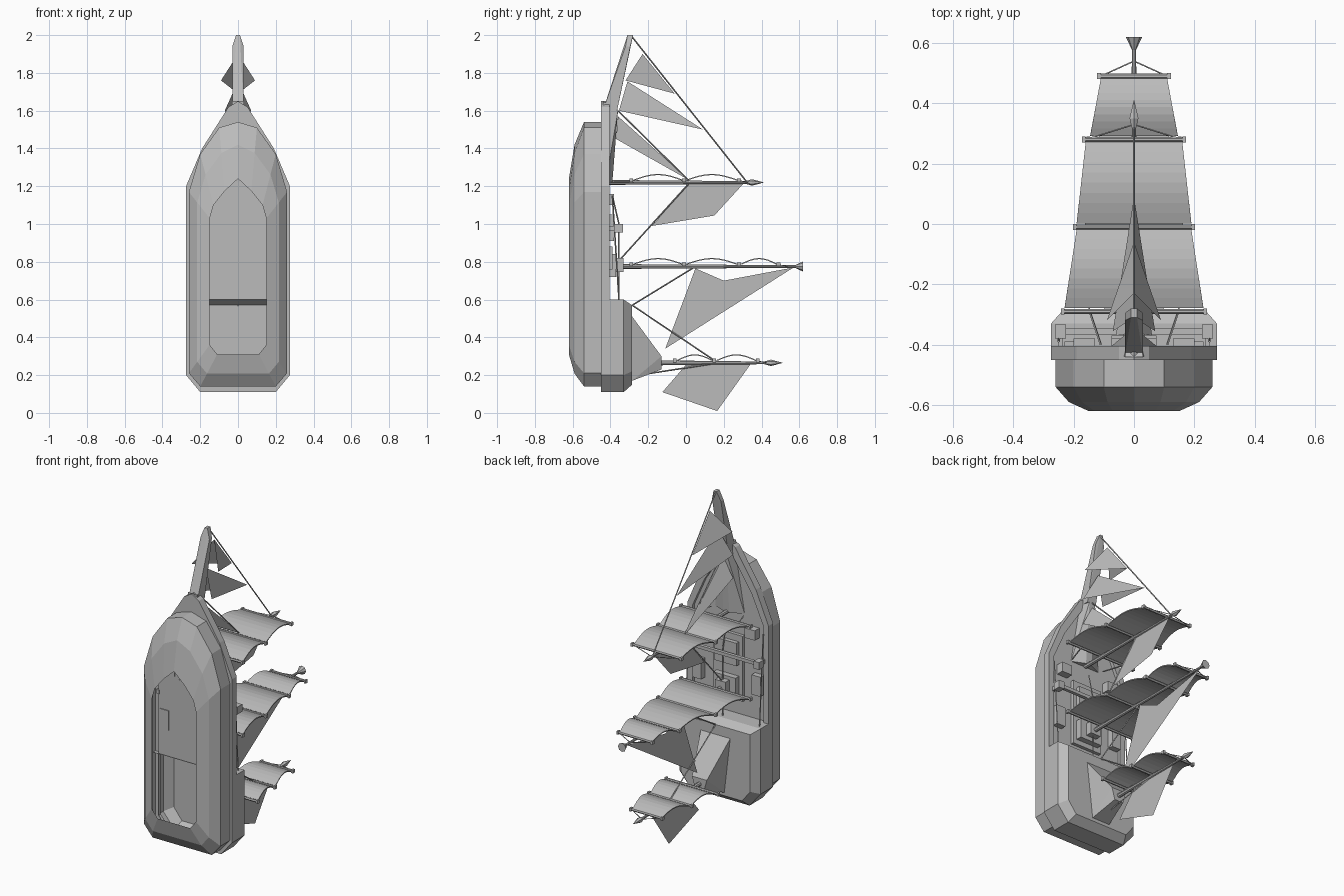
import bpy, bmesh, math
from mathutils import Vector

old = bpy.data.objects.get("Cube")
if old:
    bpy.data.objects.remove(old, do_unlink=True)

grey = bpy.data.materials.new("plain_grey")
grey.use_nodes = True
grey.diffuse_color = (0.5, 0.5, 0.5, 1)
grey.node_tree.nodes["Principled BSDF"].inputs["Base Color"].default_value = (0.5, 0.5, 0.5, 1)


def finish(name, bm, fix=True):
    if fix:
        bmesh.ops.recalc_face_normals(bm, faces=bm.faces)
    me = bpy.data.meshes.new(name)
    bm.to_mesh(me)
    bm.free()
    me.materials.append(grey)
    ob = bpy.data.objects.new(name, me)
    bpy.context.collection.objects.link(ob)
    return ob


def mirrored(half):
    """Close a half outline of (x, z) points across x = 0."""
    return half + [(-x, z) for x, z in reversed(half) if x > 0]


def loft(name, rings, cap=False):
    """Join (y, half outline) rings into a shell."""
    bm = bmesh.new()
    loops = [[bm.verts.new((x, y, z)) for x, z in mirrored(h)] for y, h in rings]
    for a, b in zip(loops, loops[1:]):
        for i in range(len(a)):
            j = (i + 1) % len(a)
            bm.faces.new((a[i], a[j], b[j], b[i]))
    if cap:
        bm.faces.new(loops[-1])
    return finish(name, bm)


def hull_of(name, points):
    """Convex block around points, mirrored over x."""
    bm = bmesh.new()
    for x, y, z in points:
        for s in ((1, -1) if x else (1,)):
            bm.verts.new((s * x, y, z))
    bmesh.ops.convex_hull(bm, input=bm.verts)
    bmesh.ops.dissolve_limit(bm, angle_limit=0.02, verts=bm.verts, edges=bm.edges)
    return finish(name, bm)


def box(name, x, y, z):
    hull_pts = [(a, b, c) for a in x for b in y for c in z]
    bm = bmesh.new()
    for p in hull_pts:
        bm.verts.new(p)
    bmesh.ops.convex_hull(bm, input=bm.verts)
    bmesh.ops.dissolve_limit(bm, angle_limit=0.02, verts=bm.verts, edges=bm.edges)
    return finish(name, bm)


def rod(name, a, b, r1, r2=None, sides=8):
    a, b = Vector(a), Vector(b)
    bm = bmesh.new()
    bmesh.ops.create_cone(bm, cap_ends=True, segments=sides, radius1=r1,
                          radius2=r1 if r2 is None else r2, depth=(b - a).length)
    turn = Vector((0, 0, 1)).rotation_difference(b - a).to_matrix()
    for v in bm.verts:
        v.co = turn @ v.co + (a + b) / 2
    return finish(name, bm)


def sheet(name, *polys):
    bm = bmesh.new()
    for poly in polys:
        bm.faces.new([bm.verts.new(p) for p in poly])
    return finish(name, bm, False)


def blend(a, b, t):
    return [(p[0] + (q[0] - p[0]) * t, p[1] + (q[1] - p[1]) * t) for p, q in zip(a, b)]


# Hull: open keel, chamfered bilge, projecting gunwale and inner rail
keel = [(0, .31), (.11, .31), (.15, .36), (.15, 1.03), (.13, 1.1), (.07, 1.175), (0, 1.24)]
side = [(0, .14), (.2, .14), (.26, .21), (.26, 1.17), (.2, 1.37), (.1, 1.51), (0, 1.54)]
rail = [(0, .11), (.2, .11), (.275, .2), (.275, 1.2), (.19, 1.4), (.05, 1.62), (0, 1.65)]
inner = [(0, .15), (.18, .15), (.24, .22), (.24, 1.19), (.16, 1.37), (.03, 1.57), (0, 1.6)]
loft("hull", [(-.62, keel), (-.59, blend(keel, side, .6)), (-.54, side), (-.45, side),
              (-.45, rail), (-.405, rail), (-.405, inner), (-.425, inner)])

# Main deck, ending at the raised stern deck
deck = mirrored([(0, .6), (.24, .6)] + inner[3:])
sheet("main_deck", [(x, -.425, z) for x, z in deck])

# Raised stern deck with sloped shoulders
stern = [(0, .11), (.2, .11), (.275, .2), (.275, .6), (0, .6)]
stern_top = [(0, .15), (.18, .15), (.235, .22), (.235, .57), (0, .57)]
loft("stern_deck", [(-.43, stern), (-.33, stern), (-.285, stern_top)], cap=True)
hull_of("stern_cabin", [(.1, -.285, .51), (.06, -.285, .17), (.05, -.13, .30), (.03, -.13, .23)])

# Bow wedge and bowsprit
hull_of("bow_wedge", [(.1, -.425, 1.22), (.03, -.44, 1.65), (.02, -.39, 1.22), (.02, -.36, 1.6)])
hull_of("bowsprit", [(.03, -.44, 1.6), (.03, -.365, 1.6), (.03, -.32, 1.94), (.03, -.295, 1.94),
                     (.01, -.31, 2), (.01, -.28, 2)])

# Deck fittings
box("hatch_base", (-.1, .1), (-.43, -.405), (.69, 1.09))
box("fore_hatch", (-.075, .075), (-.41, -.38), (.91, 1.05))
box("aft_hatch", (-.075, .075), (-.41, -.37), (.72, .84))
box("main_mast_step", (-.035, .035), (-.37, -.33), (.745, .82))
box("cross_beam", (-.26, .26), (-.366, -.346), (.97, .99))
for s in (1, -1):
    box("beam_block", (s * .225, s * .262), (-.38, -.333), (.955, 1.0))
    box("beam_post", (s * .235, s * .252), (-.43, -.38), (.965, .99))
    box("deck_chest", (s * .13, s * .2), (-.43, -.38), (1.1, 1.16))
    box("side_locker", (s * .17, s * .23), (-.43, -.39), (.76, .88))


def square_sail(z, low, high, w_low, w_high):
    """Sail bulging forward between two yards."""
    bm = bmesh.new()
    steps, rows = 8, []
    for i in range(steps + 1):
        t = i / steps
        y, w = low + (high - low) * t, w_low + (w_high - w_low) * t
        bulge = z + .015 + .03 * math.sin(math.pi * t)
        rows.append([bm.verts.new((x, y, bulge)) for x in (-w, w)])
    for a, b in zip(rows, rows[1:]):
        bm.faces.new((a[0], a[1], b[1], b[0]))
    ob = finish("square_sail", bm)
    thick = ob.modifiers.new("thickness", 'SOLIDIFY')
    thick.thickness = .006


def mast(name, z, foot, top, yards):
    """Mast with yards given as (height, half width), and sails between them."""
    rod(name, (0, foot, z), (0, top, z), .013, .007)
    for y, w in yards:
        rod("yard", (-w - .01, y, z + .012), (w + .01, y, z + .012), .008, sides=6)
        for s in (1, -1):
            box("yard_cap", (s * w, s * (w + .012)), (y - .01, y + .01), (z + .002, z + .022))
    for (a, wa), (b, wb) in zip(yards, yards[1:]):
        square_sail(z, a + .012, b - .008, wa, wb)
    y, w = yards[-1]
    for s in (1, -1):
        rod("yard_line", (0, y + .05, z), (s * w, y, z + .01), .0025, sides=4)


mast("fore_mast", 1.22, -.42, .33, [(-.29, .23), (-.01, .19), (.28, .16)])
mast("main_mast", .775, -.42, .6, [(-.29, .23), (-.01, .19), (.28, .145), (.49, .11)])
mast("mizzen_mast", .265, -.14, .42, [(-.06, .17), (.15, .14), (.38, .1)])

# Mast heads
for z, y in ((1.22, .31), (.265, .41)):
    rod("mast_head_base", (0, y, z), (0, y + .04, z), .006, .017, 6)
    rod("mast_head_tip", (0, y + .04, z), (0, y + .1, z), .017, .001, 6)
rod("crow_nest", (0, .575, .775), (0, .62, .775), .006, .027, 8)

# Fore-and-aft sails hanging behind the masts, as (y, z) outlines
for name, outline in (
        ("fore_spanker", [(.02, 1.22), (.31, 1.22), (.15, 1.045), (-.18, .99)]),
        ("main_spanker", [(.05, .765), (.2, .7), (.57, .77), (-.11, .34)]),
        ("mizzen_spanker", [(0, .255), (.34, .255), (.165, .01), (-.125, .11)])):
    sheet(name, [(0, y, z) for y, z in outline])

# Tent-shaped jibs: ridge on the stay, one corner out to each side
for head, tail, (w, y, z) in (
        ((0, -.23, 1.9), (0, -.06, 1.69), (.09, -.32, 1.76)),
        ((0, -.31, 1.755), (0, .09, 1.5), (.07, -.355, 1.6)),
        ((0, -.36, 1.57), (0, .02, 1.23), (.06, -.37, 1.45))):
    sheet("jib", (head, tail, (w, y, z)), (tail, head, (-w, y, z)))

# Rigging
for a, b in (((-.285, 1.99), (.32, 1.225)), ((-.36, 1.6), (.02, 1.225)),
             ((-.285, .57), (.05, .775)), ((-.285, .57), (.17, .265)),
             ((-.25, .2), (.17, .265)), ((-.36, .8), (.02, 1.22)),
             ((-.39, 1.15), (-.355, 1)), ((-.355, .96), (-.355, .6))):
    rod("stay", (0, *a), (0, *b), .004, sides=4)
for s in (1, -1):
    rod("shroud", (s * .15, -.28, 1.22), (s * .11, -.4, 1.22), .004, sides=4)
    rod("side_rope", (s * .25, -.39, 1.15), (s * .25, -.355, .6), .004, sides=4)
